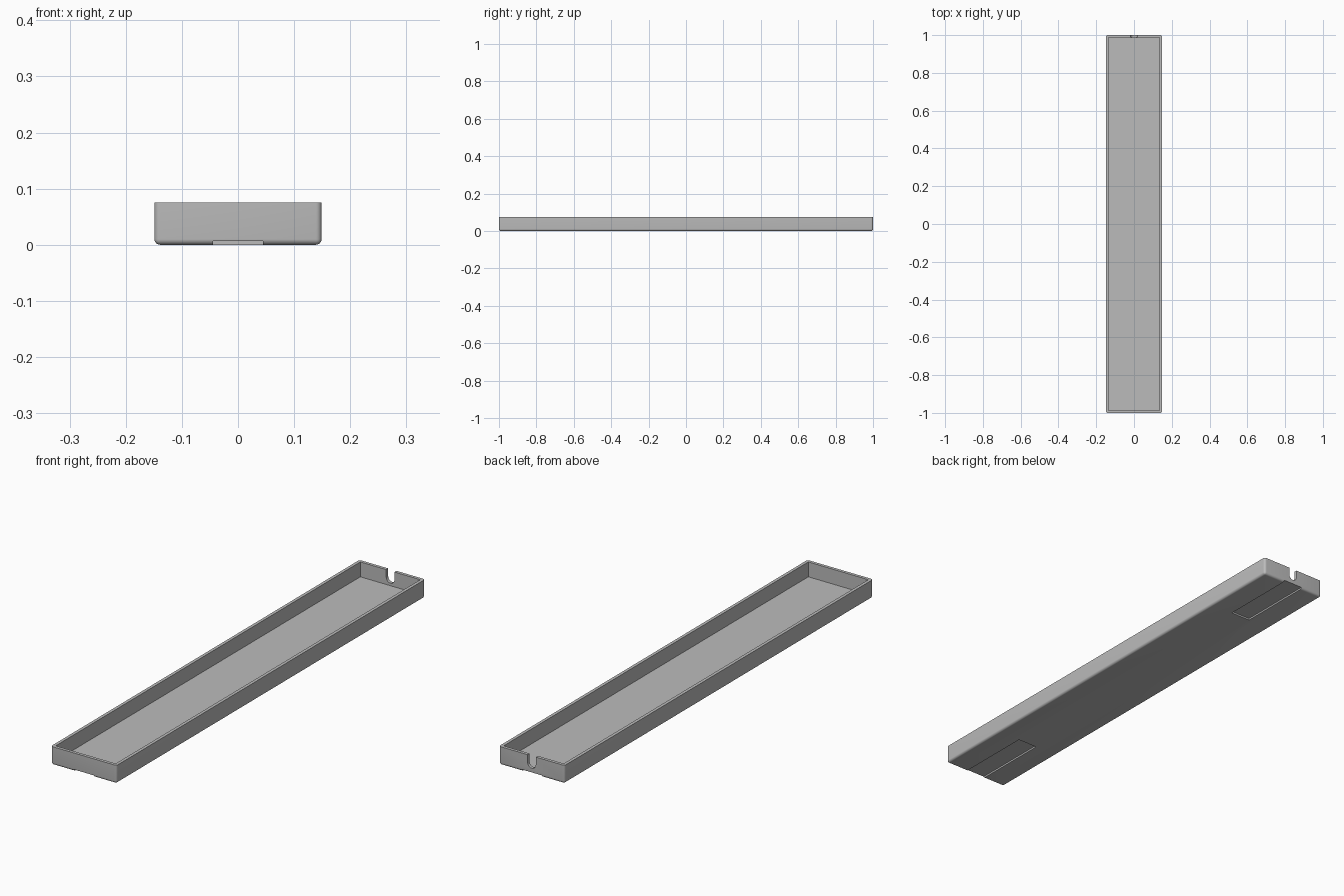
import bpy
import bmesh
import math

cube = bpy.data.objects.get("Cube")
if cube:
    bpy.data.objects.remove(cube, do_unlink=True)

HALF_X, HALF_Y, HEIGHT = 0.149, 1.0, 0.075
WALL, FLOOR, ROUND = 0.013, 0.014, 0.01

grey = bpy.data.materials.new("plain grey")
grey.use_nodes = True
grey.diffuse_color = (0.5, 0.5, 0.5, 1)
grey.node_tree.nodes["Principled BSDF"].inputs["Base Color"].default_value = (0.5, 0.5, 0.5, 1)


def make_object(name, bm):
    bmesh.ops.recalc_face_normals(bm, faces=bm.faces)
    mesh = bpy.data.meshes.new(name)
    bm.to_mesh(mesh)
    bm.free()
    mesh.materials.append(grey)
    obj = bpy.data.objects.new(name, mesh)
    bpy.context.collection.objects.link(obj)
    return obj


def box_mesh(low, high):
    bm = bmesh.new()
    bmesh.ops.create_cube(bm, size=1)
    for v in bm.verts:
        v.co = [low[i] if v.co[i] < 0 else high[i] for i in range(3)]
    return bm


def cut(target, cutter):
    cutter.hide_render = True
    mod = target.modifiers.new("cut", "BOOLEAN")
    mod.operation, mod.solver, mod.object = "DIFFERENCE", "EXACT", cutter
    bpy.context.view_layer.objects.active = target
    bpy.ops.object.modifier_apply(modifier=mod.name)
    bpy.data.objects.remove(cutter, do_unlink=True)


# Outer shell, rounded on every edge except the flat rim
bm = box_mesh((-HALF_X, -HALF_Y, 0), (HALF_X, HALF_Y, HEIGHT))
edges = [e for e in bm.edges if min(v.co.z for v in e.verts) < HEIGHT / 2]
bmesh.ops.bevel(bm, geom=edges, offset=ROUND, segments=6, profile=0.5, affect="EDGES")
tray = make_object("tray", bm)

# Open interior
inner_x, inner_y = HALF_X - WALL, HALF_Y - WALL
cut(tray, make_object("interior_cutter",
                      box_mesh((-inner_x, -inner_y, FLOOR), (inner_x, inner_y, 0.2))))

# Shallow channels under both ends
for side in (-1, 1):
    ends = sorted((side * 0.67, side * 1.1))
    cut(tray, make_object("channel_cutter",
                          box_mesh((-0.045, ends[0], -0.05), (0.045, ends[1], 0.007))))

# U-shaped cable notch in the back wall
radius, centre_z, steps = 0.0185, 0.043, 20
profile = [(-radius, 0.1)]
for i in range(steps + 1):
    a = math.pi + math.pi * i / steps
    profile.append((radius * math.cos(a), centre_z + radius * math.sin(a)))
profile.append((radius, 0.1))
bm = bmesh.new()
face = bm.faces.new([bm.verts.new((x, 0.96, z)) for x, z in profile])
swept = bmesh.ops.extrude_face_region(bm, geom=[face])["geom"]
bmesh.ops.translate(bm, vec=(0, 0.1, 0),
                    verts=[g for g in swept if isinstance(g, bmesh.types.BMVert)])
cut(tray, make_object("notch_cutter", bm))

# Smooth the rounded edges, keep the rest crisp
bpy.ops.object.select_all(action="DESELECT")
tray.select_set(True)
bpy.context.view_layer.objects.active = tray
bpy.ops.object.shade_smooth_by_angle(angle=math.radians(30))
